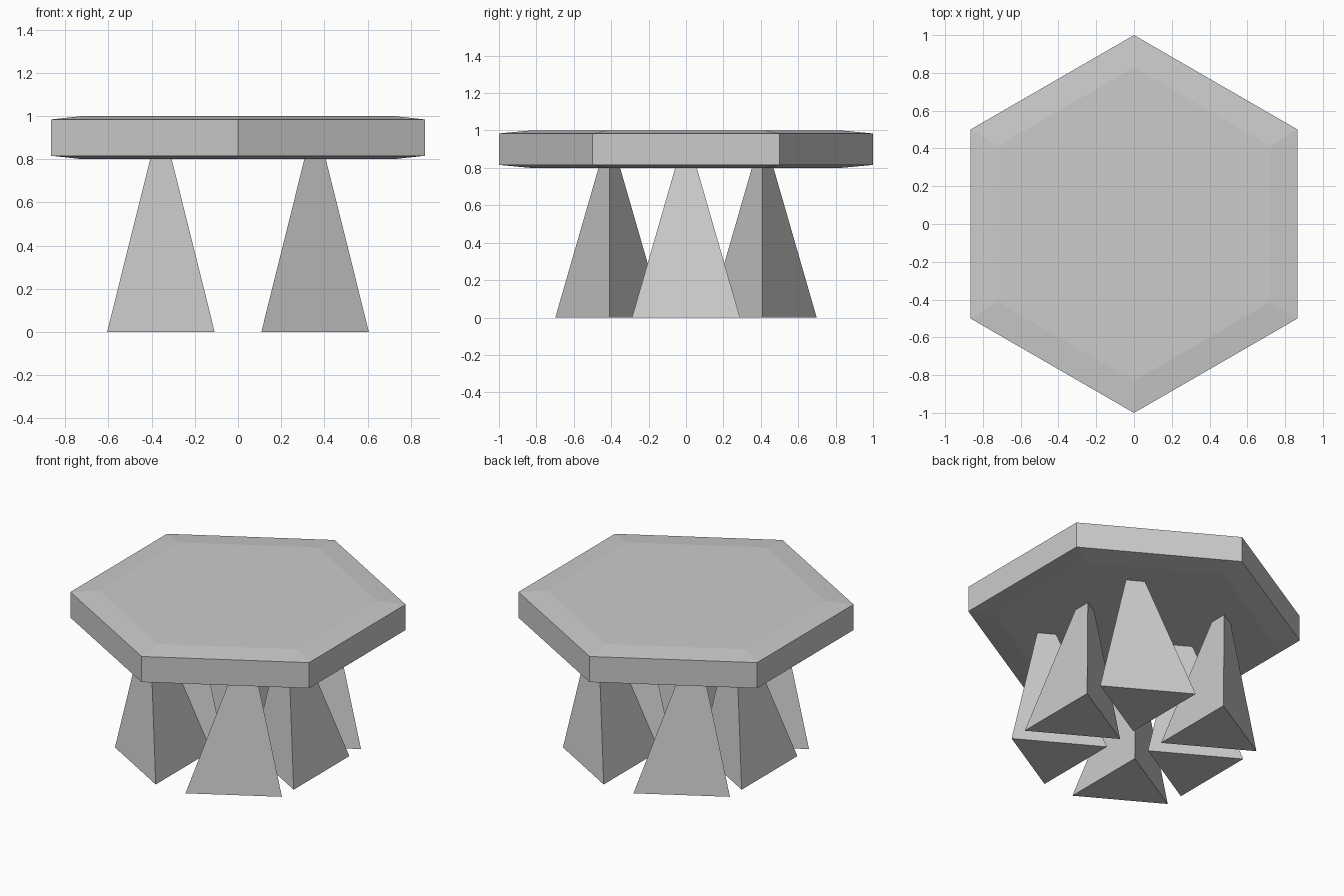
import bpy
from math import sin, cos, pi, sqrt

if "Cube" in bpy.data.objects:
    bpy.data.objects.remove(bpy.data.objects["Cube"])


def loft(name, rings):
    """Closed solid through a stack of rings with equal point counts."""
    n = len(rings[0])
    verts = [p for ring in rings for p in ring]
    faces = [list(range(n))[::-1], [len(verts) - n + i for i in range(n)]]
    for k in range(len(rings) - 1):
        a, b = k * n, (k + 1) * n
        for i in range(n):
            j = (i + 1) % n
            faces.append([a + i, a + j, b + j, b + i])
    mesh = bpy.data.meshes.new(name)
    mesh.from_pydata(verts, [], faces)
    obj = bpy.data.objects.new(name, mesh)
    bpy.context.collection.objects.link(obj)
    return obj


def hexagon(r, z):
    return [(r * cos(pi / 6 + i * pi / 3), r * sin(pi / 6 + i * pi / 3), z)
            for i in range(6)]


# Hexagonal table top with a shallow chamfer above and below
loft("table_top", [hexagon(r, z) for r, z in
                   ((0.83, 0.80), (1.0, 0.816), (1.0, 0.984), (0.83, 1.0))])


# Three-sided legs tapering to one fifth, about the middle of their depth
def leg(name, cx, cy, point):
    half_depth, half_width = 0.249, 1 / (2 * sqrt(3))
    tri = [(point * half_depth, 0), (-point * half_depth, point * half_width),
           (-point * half_depth, -point * half_width)]
    loft(name, [[(cx + s * x, cy + s * y, z) for x, y in tri]
                for s, z in ((1, 0), (0.2, 0.80))])


for side, sx in (("right", 1), ("left", -1)):
    for place, y in (("front", -0.41), ("middle", 0), ("back", 0.41)):
        # corner legs point outwards, middle legs point inwards
        leg(f"{place}_{side}_leg", sx * 0.357, y, -sx if y == 0 else sx)
